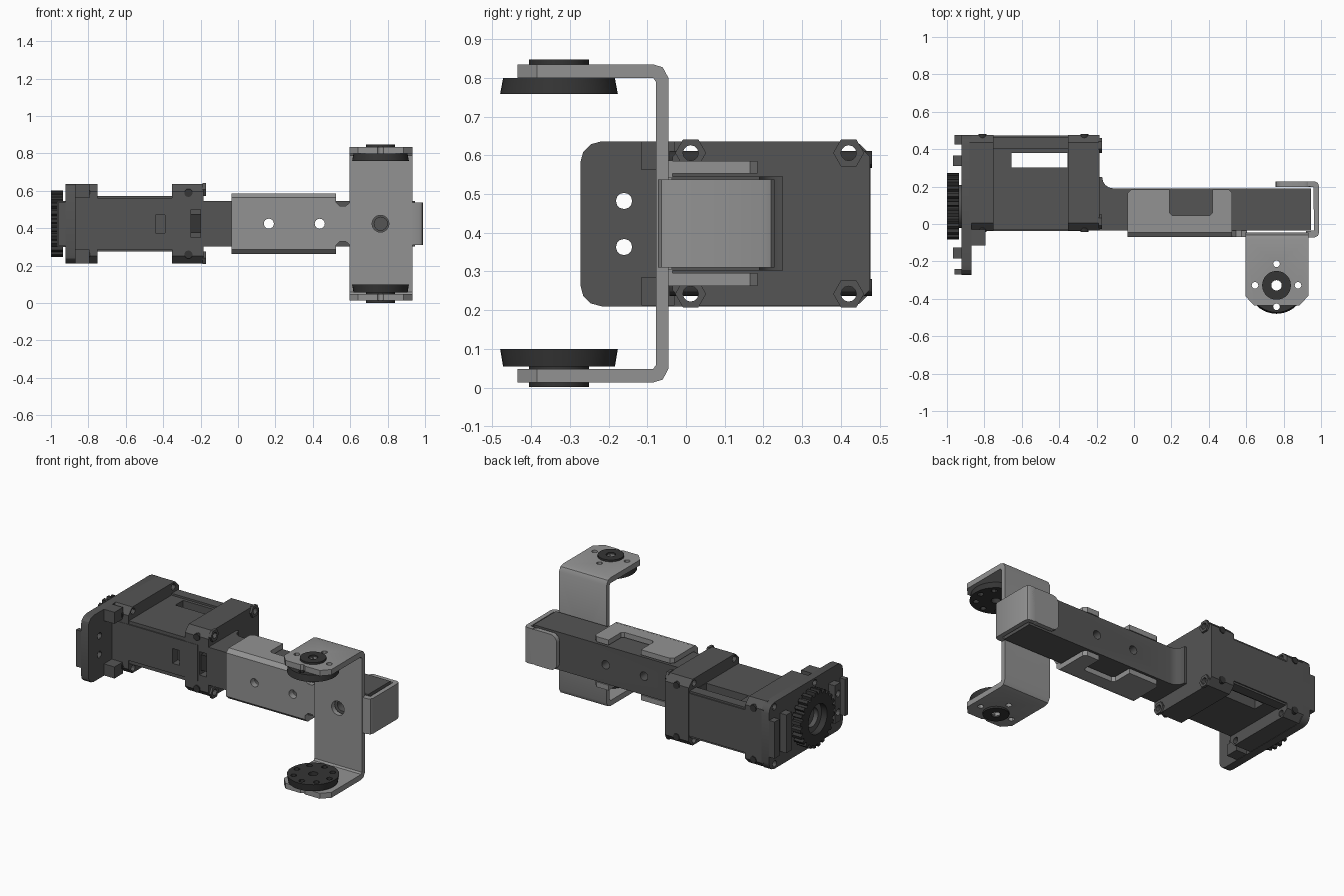
import bpy, bmesh
from math import sin, cos, pi, radians
from mathutils import Matrix, Vector

if "Cube" in bpy.data.objects:
    bpy.data.objects.remove(bpy.data.objects["Cube"])

ZC = 0.424


def material(name, v):
    m = bpy.data.materials.new(name)
    m.diffuse_color = (v, v, v, 1)
    m.use_nodes = True
    m.node_tree.nodes["Principled BSDF"].inputs["Base Color"].default_value = m.diffuse_color
    return m


LIGHT = material("light_grey", 0.29)
DARK = material("dark_grey", 0.09)
BLACK = material("charcoal", 0.035)


def prism(name, pts, axis, lo, hi, mat=DARK, taper=None):
    """Extrude a 2D profile along an axis; taper = (centre, scale) for the hi end."""
    def place(p, t):
        a, b = p
        return {'x': (t, a, b), 'y': (a, t, b), 'z': (a, b, t)}[axis]
    top = pts
    if taper:
        (cu, cv), s = taper
        top = [(cu + (a - cu) * s, cv + (b - cv) * s) for a, b in pts]
    bm = bmesh.new()
    A = [bm.verts.new(place(p, lo)) for p in pts]
    B = [bm.verts.new(place(p, hi)) for p in top]
    n = len(pts)
    bm.faces.new(A)
    bm.faces.new(B[::-1])
    for i in range(n):
        bm.faces.new((A[i], A[(i + 1) % n], B[(i + 1) % n], B[i]))
    bmesh.ops.recalc_face_normals(bm, faces=bm.faces)
    me = bpy.data.meshes.new(name)
    bm.to_mesh(me)
    bm.free()
    me.materials.append(mat)
    ob = bpy.data.objects.new(name, me)
    bpy.context.collection.objects.link(ob)
    return ob


def rrect(u0, u1, v0, v1, r=0.0, n=1):
    """Rectangle with chamfered (n=1) or rounded corners."""
    if r == 0:
        return [(u0, v0), (u1, v0), (u1, v1), (u0, v1)]
    cs = [(u1 - r, v1 - r), (u0 + r, v1 - r), (u0 + r, v0 + r), (u1 - r, v0 + r)]
    return [(cu + r * cos((k + i / n) * pi / 2), cv + r * sin((k + i / n) * pi / 2))
            for k, (cu, cv) in enumerate(cs) for i in range(n + 1)]


def circle(u, v, r, n=24):
    return [(u + r * cos(2 * pi * i / n), v + r * sin(2 * pi * i / n)) for i in range(n)]


def box(name, x0, x1, y0, y1, z0, z1, mat=DARK):
    return prism(name, rrect(x0, x1, y0, y1), 'z', z0, z1, mat)


cutters = []


def hole(pts, axis, lo, hi):
    c = prism("cutter", pts, axis, lo, hi)
    c.hide_render = True
    cutters.append(c)
    return c


def cut(ob, holes):
    bpy.context.view_layer.objects.active = ob
    for h in holes:
        m = ob.modifiers.new("cut", 'BOOLEAN')
        m.operation = 'DIFFERENCE'
        m.solver = 'EXACT'
        m.object = h
        bpy.ops.object.modifier_apply(modifier=m.name)
    return ob


# Shared bolt holes running along the motor
bolt_pos = [(y, ZC + s * 0.182) for y in (0.012, 0.42) for s in (-1, 1)]
bolts = [hole(circle(y, z, 0.02, 12), 'x', -1.1, 0) for y, z in bolt_pos]

# Motor housing with through window and front pocket
body = box("motor_body", -0.88, -0.2, -0.03, 0.472, 0.287, 0.561)
cut(body, [hole(rrect(-0.655, -0.355, 0.302, 0.38), 'z', 0, 1),
           hole(rrect(-0.44, -0.39, 0.375, 0.47), 'y', -0.1, 0.02),
           hole(rrect(-0.25, -0.1, 0.35, 0.5), 'y', -0.1, 0.04)])
panel = box("front_panel", -0.85, -0.26, -0.037, -0.028, 0.31, 0.54)
cut(panel, [hole(rrect(-0.44, -0.39, 0.375, 0.47), 'y', -0.1, 0.02)])
box("cable_plug", -0.25, -0.135, -0.02, 0.06, 0.375, 0.475, BLACK)
for s in (-1, 1):
    z = ZC + s * 0.137
    box("body_rail", -0.75, -0.35, 0.40, 0.465, z - 0.012, z + 0.012)

# Collars, each with clamp nuts on the arm side
collar_a = cut(prism("gear_collar", rrect(-0.035, 0.475, 0.212, 0.636, 0.04), 'x', -0.88, -0.752), bolts)
collar_b = cut(prism("arm_collar", rrect(-0.035, 0.475, 0.212, 0.636, 0.04), 'x', -0.352, -0.185),
               bolts + [hole(rrect(-0.25, -0.1, 0.35, 0.5), 'y', -0.1, 0.04)])
for i, (y, z) in enumerate(bolt_pos):
    cut(prism("hex_nut", circle(y, z, 0.04, 6), 'x', -0.19, -0.172), [bolts[i]])
for x in (-0.81, -0.265):
    for s in (-1, 1):
        prism("side_screw", circle(x, ZC + s * 0.165, 0.022, 12), 'y', -0.042, 0.48, BLACK)

# Gear end plate, ears and outer tabs
plate = prism("end_plate", rrect(-0.273, 0.477, 0.21, 0.636, 0.055, 3), 'x', -0.922, -0.87)
cut(plate, bolts + [hole(circle(-0.16, z, 0.021, 12), 'x', -1.1, 0) for z in (0.363, 0.482)])
for s in (-1, 1):
    z = ZC + s * 0.175
    box("plate_ear", -0.875, -0.795, -0.115, -0.03, z - 0.037, z + 0.037)
for y0, y1 in ((0.31, 0.365), (-0.185, -0.125)):
    tab = box("outer_tab", -0.967, -0.915, y0, y1, 0.30, 0.545)
    if y0 < 0:
        cut(tab, [hole(circle(-0.16, z, 0.021, 12), 'x', -1.1, 0) for z in (0.363, 0.482)])
for y0, y1 in ((0.425, 0.475), (-0.27, -0.24)):
    box("edge_tab", -0.96, -0.915, y0, y1, 0.305, 0.54)

# Drive gear with bore and hub
teeth, gpts = 24, []
for i in range(teeth):
    for f, r in ((0.0, 0.158), (0.32, 0.158), (0.45, 0.178), (0.87, 0.178)):
        a = 2 * pi * (i + f) / teeth
        gpts.append((0.094 + r * cos(a), ZC + r * sin(a)))
gear = prism("drive_gear", gpts, 'x', -1.0, -0.935, BLACK)
cut(gear, [hole(circle(0.094, ZC, 0.095, 32), 'x', -1.1, -0.9)])
hub = prism("gear_hub", circle(0.094, ZC, 0.115, 32), 'x', -0.96, -0.91, DARK)
cut(hub, [hole(circle(0.094, ZC, 0.06, 24), 'x', -1.1, -0.93)])

# Arm beam with filleted root and cross holes
cross = [hole(circle(x, ZC, 0.027, 16), 'y', -0.2, 0.4) for x in (0.165, 0.437)]
root = [(-0.11 - 0.06 * sin(t * pi / 8), 0.25 - 0.06 * cos(t * pi / 8)) for t in range(5)]
beam = prism("arm_beam", [(-0.2, -0.035), (0.947, -0.035), (0.947, 0.19)] + root + [(-0.2, 0.25)],
             'z', 0.303, 0.545)
cut(beam, cross + [hole(circle(0.763, ZC, 0.035, 16), 'y', -0.2, 0.02)])

# Clamp channel around the beam
face = prism("clamp_face", [(-0.07, 0.285), (-0.045, 0.262), (-0.035, 0.262), (-0.035, 0.586),
                            (-0.045, 0.586), (-0.07, 0.563)], 'x', -0.035, 0.525, LIGHT)
cut(face, cross)
wing = [(-0.035, -0.04), (0.525, -0.04), (0.525, 0.165), (0.505, 0.185), (0.42, 0.185), (0.42, 0.06),
        (0.405, 0.045), (0.205, 0.045), (0.19, 0.06), (0.19, 0.185), (-0.015, 0.185), (-0.035, 0.165)]
for s in (-1, 1):
    z = ZC + s * 0.145
    prism("clamp_wing", wing, 'z', z - 0.0165, z + 0.0165, LIGHT)

# Neck plate with flared ends, and strap wrapping the beam tip
prism("neck_plate", [(0.52, 0.305), (0.545, 0.33), (0.575, 0.33), (0.605, 0.305),
                     (0.605, 0.543), (0.575, 0.518), (0.545, 0.518), (0.52, 0.543)],
      'y', -0.07, -0.036, LIGHT)
prism("tip_strap", [(0.92, -0.072), (0.965, -0.072), (0.983, -0.063), (0.99, -0.045), (0.99, 0.2),
                    (0.983, 0.22), (0.965, 0.228), (0.93, 0.228), (0.93, 0.2), (0.96, 0.198),
                    (0.962, -0.035), (0.92, -0.038)], 'z', 0.31, 0.537, LIGHT)
prism("strap_tab", rrect(0.757, 0.955, 0.31, 0.537, 0.045, 4), 'y', 0.198, 0.228, LIGHT)

# Fork bracket: C profile, clipped flange corners, pivot holes
HX, HY = 0.762, -0.328
half = [(-0.435, 0.411), (-0.085, 0.411), (-0.06, 0.403), (-0.045, 0.375)]
inner = [(-0.077, 0.365), (-0.085, 0.376), (-0.435, 0.376)]
fork_pts = ([(y, ZC + d) for y, d in half] + [(y, ZC - d) for y, d in half[::-1]]
            + [(y, ZC - d) for y, d in inner[::-1]] + [(y, ZC + d) for y, d in inner])
fork = prism("fork_bracket", fork_pts, 'x', 0.595, 0.932, LIGHT)
pivot = hole(circle(HX, HY, 0.028, 16), 'z', -0.1, 1)
pins = [hole(circle(HX + 0.115 * cos(k * pi / 4), HY + 0.115 * sin(k * pi / 4), 0.018, 12), 'z', -0.1, 1)
        for k in range(8)]
cut(fork, [hole([(0.58, -0.38), (0.595, -0.385), (0.655, -0.45), (0.58, -0.45)], 'z', -0.1, 1),
           hole([(0.95, -0.38), (0.932, -0.385), (0.87, -0.45), (0.95, -0.45)], 'z', -0.1, 1),
           hole(circle(HX, ZC, 0.045, 24), 'y', -0.2, -0.036), pivot] + pins[::2])

# Pivot horns on both flanges
for name, big, small, b0, b1 in (("upper_horn", 0.758, 0.799, 0.79, 0.847),
                                 ("lower_horn", 0.1, 0.055, 0.001, 0.06)):
    disc = prism(name + "_disc", circle(HX, HY, 0.152, 40), 'z', big, small, BLACK, ((HX, HY), 0.95))
    cut(disc, [pivot] + pins)
    cut(prism(name + "_boss", circle(HX, HY, 0.077, 28), 'z', b0, b1, BLACK), [pivot])

# Remove cutters, shade by angle
for c in cutters:
    bpy.data.objects.remove(c)
bpy.ops.object.select_all(action='SELECT')
bpy.context.view_layer.objects.active = body
bpy.ops.object.shade_smooth_by_angle(angle=radians(30))
